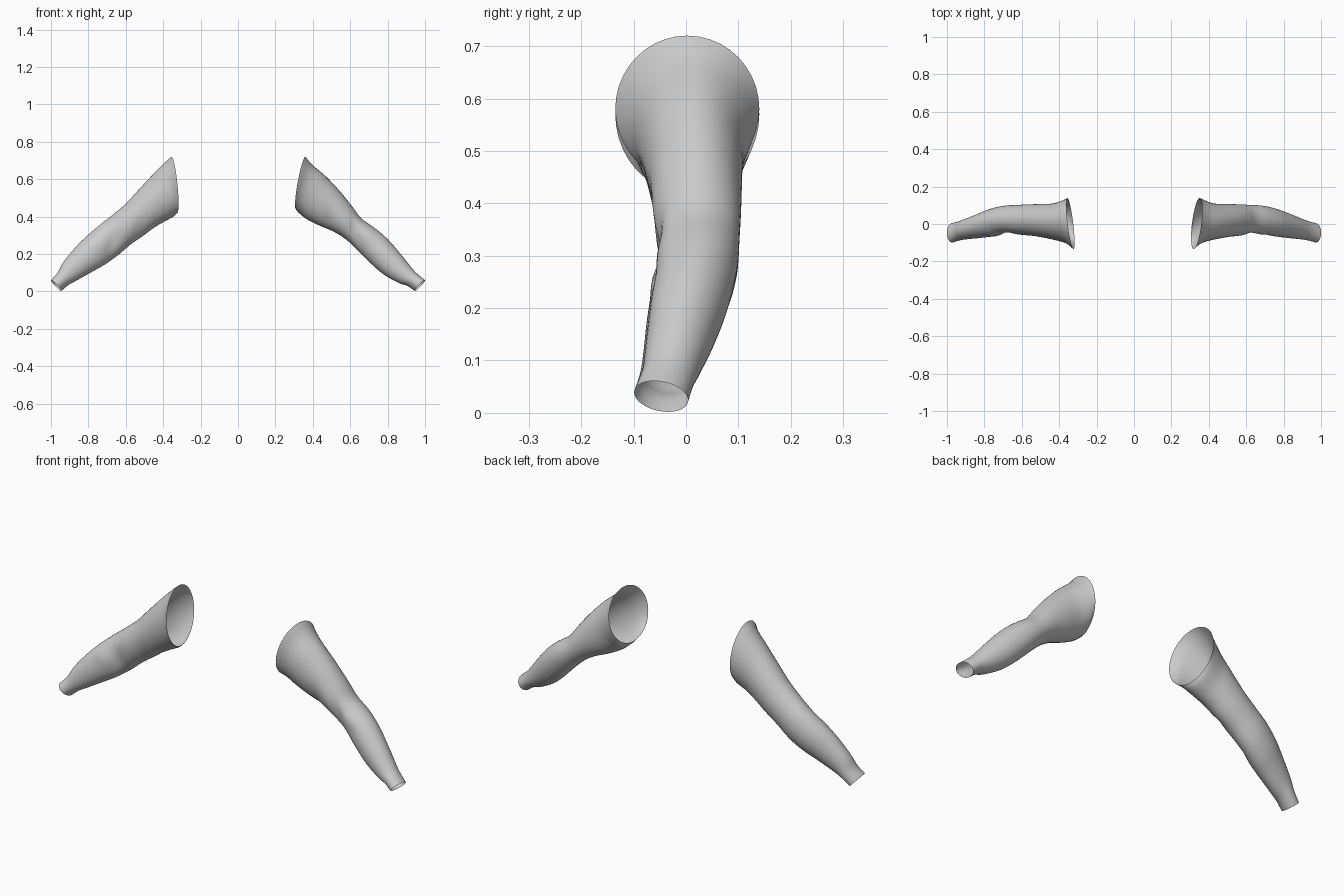
import bpy
import bmesh
from math import cos, sin, pi, exp
from mathutils import Vector

default_cube = bpy.data.objects.get("Cube")
if default_cube:
    bpy.data.objects.remove(default_cube, do_unlink=True)

# One plain grey cloth
cloth = bpy.data.materials.new("grey cloth")
cloth.use_nodes = True
cloth.diffuse_color = (0.6, 0.6, 0.6, 1)
cloth.node_tree.nodes["Principled BSDF"].inputs["Base Color"].default_value = (0.6, 0.6, 0.6, 1)

SIDES = 40    # points around the sleeve
STEPS = 4     # rings between two stations

# Front and back edge (y) at each station, shoulder to wrist
DEPTH = [(-.135, .14), (-.105, .128), (-.085, .11), (-.072, .107),
         (-.063, .105), (-.056, .102), (-.053, .098), (-.066, .082),
         (-.075, .056), (-.082, .028), (-.088, .015), (-.099, .004)]

# Upper edge x, z and lower edge x, z at each station
LEFT = [(.36, .72, .31, .44), (.40, .675, .325, .42), (.47, .615, .37, .385),
        (.55, .53, .44, .35), (.61, .455, .51, .32), (.66, .39, .575, .28),
        (.73, .34, .64, .22), (.80, .28, .71, .15), (.87, .20, .78, .09),
        (.93, .125, .86, .045), (.96, .093, .905, .03), (1, .06, .945, .003)]
RIGHT = [(.355, .72, .325, .42), (.39, .69, .345, .40), (.46, .62, .40, .37),
         (.53, .545, .45, .34), (.60, .47, .51, .295), (.67, .41, .575, .25),
         (.74, .355, .64, .195), (.81, .295, .71, .145), (.87, .235, .78, .105),
         (.935, .155, .86, .06), (.965, .10, .905, .035), (1, .06, .945, .003)]

# Cloth folds: station, angle (0 = top, quarter turn = front), slant, depth
FOLDS_LEFT = [(5.2, 1.7, 0.7, .012), (6.0, 1.2, -0.5, -.005), (3.4, 2.1, 0.5, .007)]
FOLDS_RIGHT = [(5.9, 1.8, 0.6, .012), (6.7, 1.3, -0.5, -.005), (4.0, 2.2, 0.5, .007)]


def smooth_value(a, b, c, d, t):
    """Smooth curve from b to c with a and d as neighbours."""
    return b + t / 2 * (c - a + t * (2*a - 5*b + 4*c - d + t * (3*(b - c) + d - a)))


def refine(stations):
    """Fill in smooth rings between the stations."""
    last = len(stations) - 1
    for i in range(last * STEPS + 1):
        k = min(i // STEPS, last - 1)
        t = i / STEPS - k
        near = [stations[max(0, min(last, k + j))] for j in (-1, 0, 1, 2)]
        yield i / STEPS, [smooth_value(*vals, t) for vals in zip(*near)]


def make_sleeve(name, side, outline, folds):
    bm = bmesh.new()
    rings = []
    end = len(outline) - 1
    for u, (tx, tz, bx, bz, front, back) in refine([o + d for o, d in zip(outline, DEPTH)]):
        top, bottom = Vector((tx, 0, tz)), Vector((bx, 0, bz))
        centre = (top + bottom) / 2 + Vector((0, (front + back) / 2, 0))
        up = (top - bottom) / 2
        out = Vector((0, (front - back) / 2, 0))
        ring = []
        for s in range(SIDES):
            a = 2 * pi * s / SIDES
            offset = up * cos(a) + out * sin(a)
            # Turn the shoulder opening and tip the cuff slightly
            offset.x += offset.y * 0.12 * max(0, 1 - u / 3)
            offset.z -= offset.y * 0.15 * max(0, u - end + 2) / 2
            # Press folds into the cloth
            press = sum(depth * exp(-((u - fu - slant * (a - fa)) / 0.45) ** 2
                                    - ((a - fa) / 0.6) ** 2)
                        for fu, fa, slant, depth in folds)
            point = centre + offset - offset.normalized() * press
            ring.append(bm.verts.new((point.x * side, point.y, point.z)))
        rings.append(ring)
    # Skin the rings facing outward, leaving shoulder and cuff open
    for r, q in zip(rings, rings[1:]):
        for s in range(SIDES):
            n = (s + 1) % SIDES
            quad = (r[s], r[n], q[n], q[s])
            bm.faces.new(quad if side > 0 else quad[::-1])
    mesh = bpy.data.meshes.new(name)
    bm.to_mesh(mesh)
    bm.free()
    mesh.shade_smooth()
    mesh.materials.append(cloth)
    sleeve = bpy.data.objects.new(name, mesh)
    bpy.context.collection.objects.link(sleeve)


make_sleeve("left_sleeve", 1, LEFT, FOLDS_LEFT)
make_sleeve("right_sleeve", -1, RIGHT, FOLDS_RIGHT)
